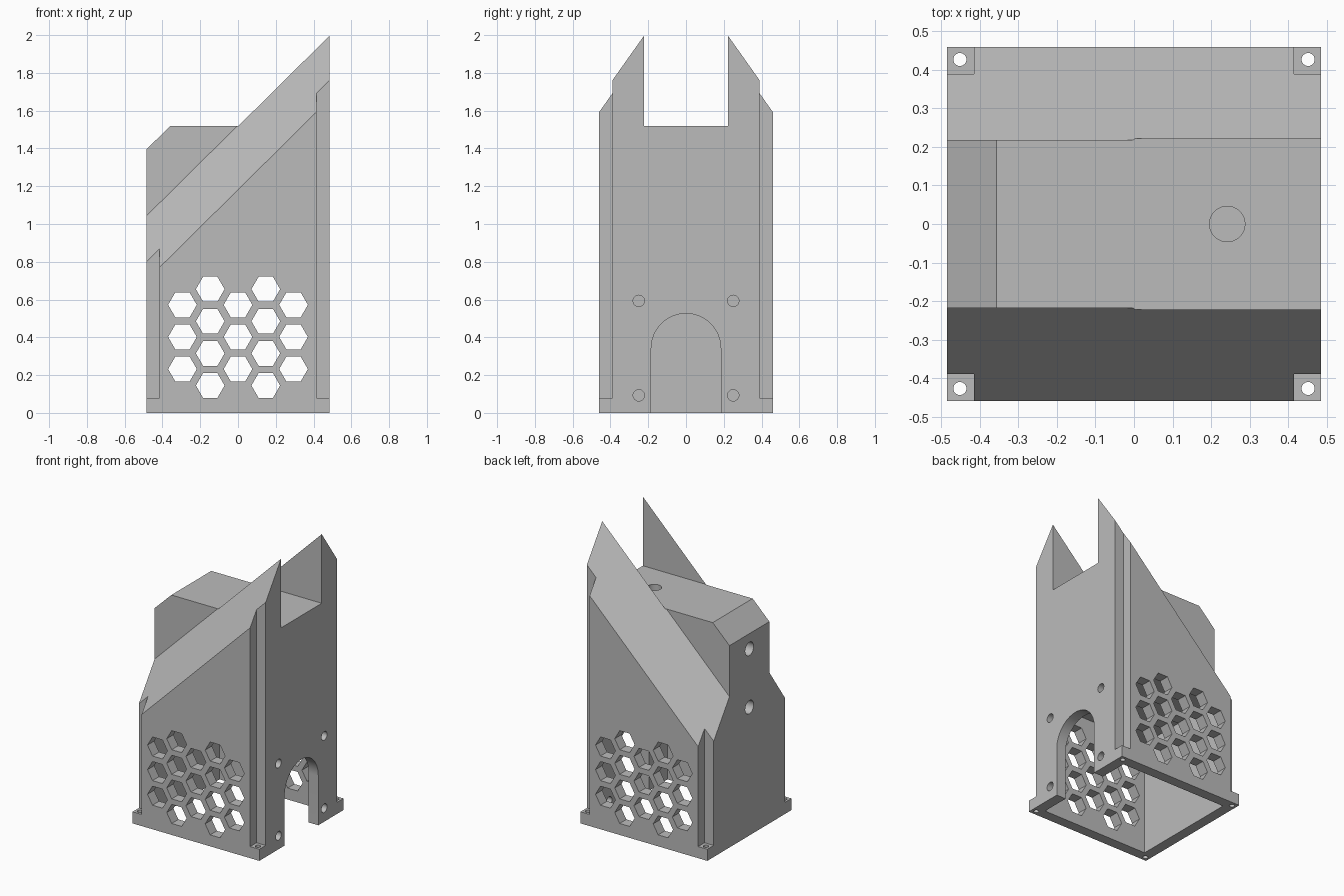
import bpy, bmesh, math
from mathutils import Vector

if "Cube" in bpy.data.objects:
    bpy.data.objects.remove(bpy.data.objects["Cube"], do_unlink=True)

X, Y, WALL, NOTCH = 0.485, 0.46, 0.073, 0.07

grey = bpy.data.materials.new("plain_grey")
grey.use_nodes = True
grey.diffuse_color = (0.5, 0.5, 0.5, 1)
grey.node_tree.nodes["Principled BSDF"].inputs["Base Color"].default_value = (0.5, 0.5, 0.5, 1)


def prism(bm, pts, axis, lo, hi):
    """Extrude a 2D outline along an axis; outline uses the other two axes in order."""
    def place(p, d):
        co = list(p)
        co.insert("xyz".index(axis), d)
        return bm.verts.new(co)
    a = [place(p, lo) for p in pts]
    b = [place(p, hi) for p in pts]
    faces = [bm.faces.new(a), bm.faces.new(b)]
    for i in range(len(pts)):
        j = (i + 1) % len(pts)
        faces.append(bm.faces.new((a[i], a[j], b[j], b[i])))
    bmesh.ops.recalc_face_normals(bm, faces=faces)


def rect(u0, u1, v0, v1):
    return [(u0, v0), (u1, v0), (u1, v1), (u0, v1)]


def ring(u, v, r, n):
    return [(u + r * math.cos(math.tau * i / n), v + r * math.sin(math.tau * i / n)) for i in range(n)]


def make(name, bm):
    bmesh.ops.recalc_face_normals(bm, faces=bm.faces)
    mesh = bpy.data.meshes.new(name)
    bm.to_mesh(mesh)
    bm.free()
    obj = bpy.data.objects.new(name, mesh)
    bpy.context.collection.objects.link(obj)
    mesh.materials.append(grey)
    return obj


cutters = []


def cutter(name, bm):
    obj = make(name, bm)
    obj.hide_render = True
    cutters.append(obj)


# Housing block
bm = bmesh.new()
prism(bm, rect(-X, X, -Y, Y), "z", 0, 2)
housing = make("housing", bm)

# Sloping shoulders, front and back
for s in (-1, 1):
    bm = bmesh.new()
    prism(bm, rect(-1, 1, min(s * 0.218, s), max(s * 0.218, s)), "z", -1, 3)
    cut = bmesh.ops.bisect_plane(bm, geom=bm.verts[:] + bm.edges[:] + bm.faces[:],
                                 plane_co=Vector((X, s * 0.22, 2)),
                                 plane_no=Vector((-0.99, s * 1.41, 1)), clear_inner=True)
    edges = [e for e in cut["geom_cut"] if isinstance(e, bmesh.types.BMEdge)]
    bmesh.ops.holes_fill(bm, edges=edges)
    cutter("shoulder_cutter", bm)

# Channel between the tall fins, above the central block
bm = bmesh.new()
prism(bm, [(-1, 0.9), (-X, 1.395), (-0.357, 1.52), (1, 1.52), (1, 3), (-1, 3)], "y", -0.222, 0.222)
cutter("channel_cutter", bm)

# Corner notches standing on the base flange, with screw holes
notches, screws = bmesh.new(), bmesh.new()
for sx in (-1, 1):
    for sy in (-1, 1):
        xs = sorted((sx * (X - NOTCH), sx))
        ys = sorted((sy * (Y - NOTCH), sy))
        prism(notches, rect(*xs, *ys), "z", 0.08, 3)
        prism(screws, ring(sx * 0.452, sy * 0.427, 0.017, 24), "z", -0.1, 0.2)
cutter("notch_cutter", notches)
cutter("screw_cutter", screws)

# Hollow inside, open underneath
bm = bmesh.new()
prism(bm, rect(-X + WALL, X - WALL, -Y + WALL, Y - WALL), "z", -0.2, 0.8)
cutter("cavity_cutter", bm)

# Honeycomb vents through front and back walls
bm = bmesh.new()
for col in range(-2, 3):
    rows, base = (4, 0.145) if col % 2 else (3, 0.232)
    for row in range(rows):
        prism(bm, ring(col * 0.147, base + row * 0.17, 0.076, 6), "y", -1, 1)
cutter("vent_cutter", bm)

# Arched doorway and its four mounting holes
bm = bmesh.new()
arch = [(0.184 * math.cos(math.pi * i / 32), 0.342 + 0.184 * math.sin(math.pi * i / 32)) for i in range(33)]
prism(bm, arch + [(-0.184, -0.1), (0.184, -0.1)], "x", 0.3, 1)
for y in (-0.25, 0.25):
    for z in (0.093, 0.593):
        prism(bm, ring(y, z, 0.03, 32), "x", 0.3, 1)
cutter("doorway_cutter", bm)

# Sockets in the low end and the top of the central block
bm = bmesh.new()
for z in (0.887, 1.29):
    prism(bm, ring(0, z, 0.046, 32), "x", -1, -X + 0.15)
prism(bm, ring(0.242, 0, 0.046, 32), "z", 1.37, 2.5)
cutter("socket_cutter", bm)

# Carve the housing and drop the cutters
for c in cutters:
    mod = housing.modifiers.new(c.name, "BOOLEAN")
    mod.operation = "DIFFERENCE"
    mod.solver = "EXACT"
    mod.object = c
bpy.context.view_layer.update()
carved = bpy.data.meshes.new_from_object(housing.evaluated_get(bpy.context.evaluated_depsgraph_get()))
housing.modifiers.clear()
housing.data = carved
for c in cutters:
    bpy.data.objects.remove(c, do_unlink=True)

bpy.ops.object.select_all(action="DESELECT")
housing.select_set(True)
bpy.context.view_layer.objects.active = housing
bpy.ops.object.shade_smooth_by_angle(angle=math.radians(25))
